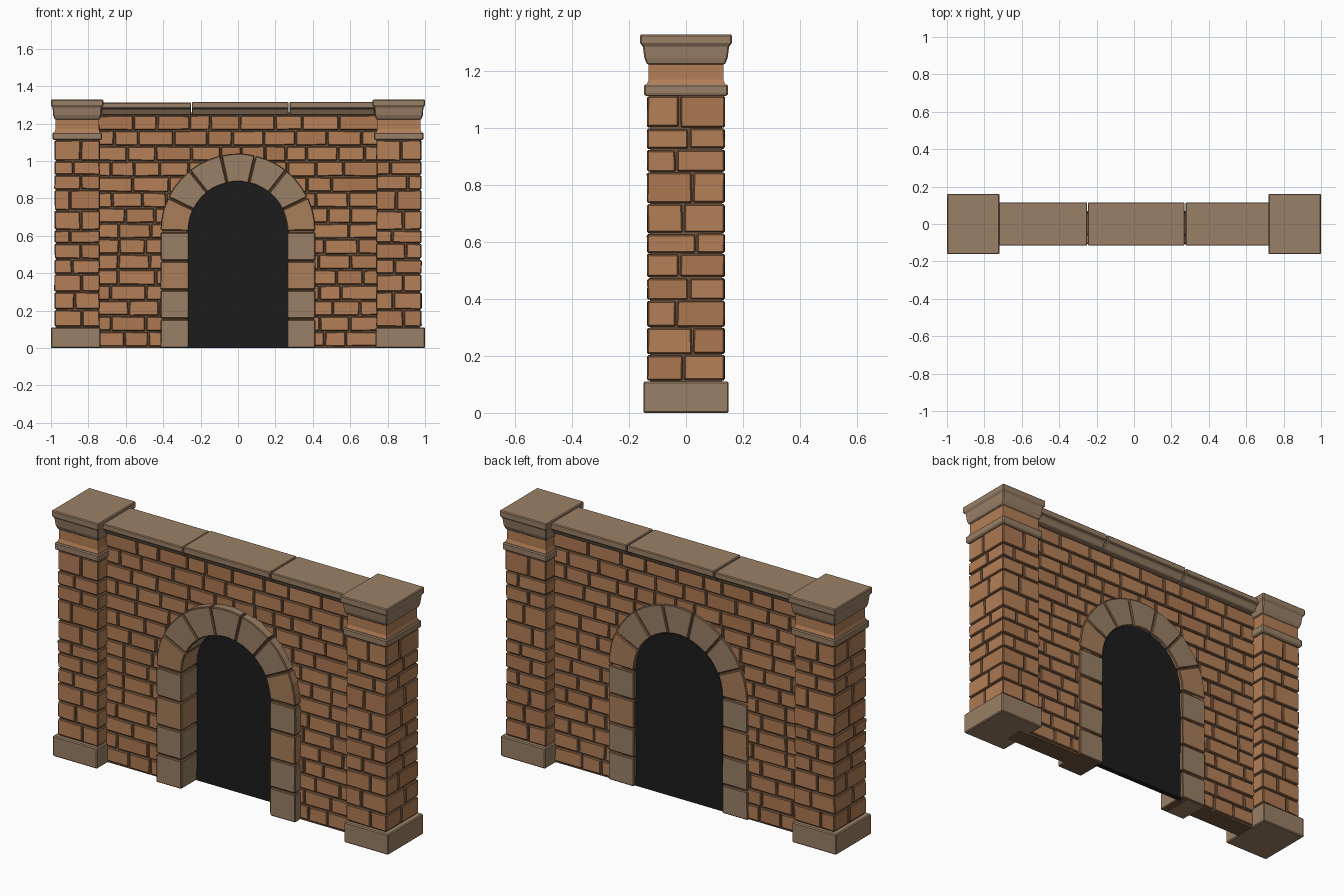
import bpy, bmesh, random
from math import sin, cos, pi, sqrt

random.seed(7)
if "Cube" in bpy.data.objects:
    bpy.data.objects.remove(bpy.data.objects["Cube"])


def material(name, rgb):
    # rgb is given in display values and converted to linear
    lin = [((c / 255 + 0.055) / 1.055) ** 2.4 for c in rgb] + [1]
    m = bpy.data.materials.new(name)
    m.use_nodes = True
    m.diffuse_color = lin
    m.node_tree.nodes["Principled BSDF"].inputs["Base Color"].default_value = lin
    return m


BRICK = material("brick orange brown", (180, 127, 87))
BRICK_DARK = material("brick deep brown", (172, 120, 81))
MORTAR = material("mortar dark brown", (116, 85, 60))
STONE = material("stone grey brown", (154, 128, 102))
WARM = material("stone warm brown", (168, 125, 89))
BLACK = material("doorway black", (28, 28, 28))


def finish(name, bm, mats, bevel=0, edge_slot=-1):
    bmesh.ops.recalc_face_normals(bm, faces=bm.faces)
    me = bpy.data.meshes.new(name)
    bm.to_mesh(me)
    bm.free()
    for m in mats:
        me.materials.append(m)
    ob = bpy.data.objects.new(name, me)
    bpy.context.collection.objects.link(ob)
    if bevel:
        mod = ob.modifiers.new("Bevel", "BEVEL")
        mod.width = bevel
        mod.segments = 1
        mod.angle_limit = 0.6
        mod.material = edge_slot


def prism(bm, outline, y0, y1, slot=0, jitter=0):
    """Extrude an (x, z) outline from y0 to y1."""
    wob = lambda: random.uniform(-jitter, jitter)
    moved = [(x + wob(), z + wob()) for x, z in outline]
    front = [bm.verts.new((x, y0 + wob(), z)) for x, z in moved]
    back = [bm.verts.new((x, y1 + wob(), z)) for x, z in moved]
    n = len(outline)
    faces = [bm.faces.new(front), bm.faces.new(back[::-1])]
    for i in range(n):
        j = (i + 1) % n
        faces.append(bm.faces.new((front[i], back[i], back[j], front[j])))
    for f in faces:
        f.material_index = slot


def box(bm, x0, x1, y0, y1, z0, z1, slot=0, jitter=0):
    prism(bm, [(x0, z0), (x1, z0), (x1, z1), (x0, z1)], y0, y1, slot, jitter)


def loft(bm, cx, levels):
    """Stack rectangles given as (z, half x, half y)."""
    rings = [[bm.verts.new((cx + sx * hx, sy * hy, z))
              for sx, sy in ((-1, -1), (1, -1), (1, 1), (-1, 1))]
             for z, hx, hy in levels]
    bm.faces.new(rings[0])
    bm.faces.new(rings[-1])
    for a, b in zip(rings, rings[1:]):
        for i in range(4):
            j = (i + 1) % 4
            bm.faces.new((a[i], a[j], b[j], b[i]))


def arch(radius, z, steps=20):
    """Points of a half circle from left to right."""
    return [(-radius * cos(pi * i / steps), z + radius * sin(pi * i / steps))
            for i in range(steps + 1)]


def brick_slot():
    return 1 if random.random() < 0.25 else 0


SPRING, INNER, OUTER, COVER = 0.62, 0.263, 0.415, 0.33
WALL, ARCH_FRONT, ARCH_BACK = 0.062, -0.106, 0.069
GAP = 0.003
BRICK_MATS = [BRICK, BRICK_DARK, MORTAR]

# Mortar core of the wall, with the doorway left open
bm = bmesh.new()
prism(bm, [(-0.8, 0), (-COVER, 0)] + arch(COVER, SPRING)
      + [(COVER, 0), (0.8, 0), (0.8, 1.26), (-0.8, 1.26)], 0.009 - WALL, WALL - 0.009)
finish("wall_mortar", bm, [MORTAR])

# Wall bricks in courses that stop behind the arch stones
bm = bmesh.new()
rows = 15
pitch = 1.24 / rows
for r in range(rows):
    z0 = 0.006 + r * pitch
    rise = max(0, z0 - SPRING)
    limit = sqrt(COVER ** 2 - rise ** 2) if rise < COVER else 0
    spans = [(-0.75, -limit), (limit, 0.75)] if limit else [(-0.75, 0.75)]
    for start, end in spans:
        x = start
        while x < end - 0.01:
            step = random.uniform(0.11, 0.2)
            if r % 2 and x == start:
                step *= 0.6
            nx = x + step if x + step < end - 0.07 else end
            box(bm, x + GAP, nx - GAP, -WALL, WALL,
                z0 + GAP, z0 + pitch - GAP, brick_slot(), 0.002)
            x = nx
finish("wall_bricks", bm, BRICK_MATS, 0.005, 2)

# Dark doorway panel set towards the back
bm = bmesh.new()
prism(bm, [(-0.28, 0)] + arch(0.28, SPRING) + [(0.28, 0)], 0.025, 0.052)
finish("doorway_panel", bm, [BLACK])

# Arch surround: stacked jamb stones and a ring of seven wedges
bm = bmesh.new()
for side in (-1, 1):
    for i in range(4):
        h = SPRING / 4
        xs = sorted((side * INNER, side * OUTER))
        box(bm, xs[0], xs[1], ARCH_FRONT, ARCH_BACK, i * h + (0.003 if i else 0),
            (i + 1) * h - 0.003, 1 if i == 2 else 0, 0.001)
wedges = 7
for i in range(wedges):
    a0 = pi * i / wedges + 0.008
    a1 = pi * (i + 1) / wedges - 0.008
    angles = [a0 + (a1 - a0) * k / 3 for k in range(4)]
    outline = [(OUTER * cos(a), SPRING + 0.005 + OUTER * sin(a)) for a in angles]
    outline += [(INNER * cos(a), SPRING + 0.005 + INNER * sin(a)) for a in angles[::-1]]
    prism(bm, outline, ARCH_FRONT, ARCH_BACK, 1 if i in (0, wedges - 1) else 0, 0.001)
finish("arch_stones", bm, [STONE, WARM, MORTAR], 0.005, 2)

# Dark joints behind the arch stones
bm = bmesh.new()
prism(bm, [(-0.405, 0)] + arch(0.405, SPRING) + [(0.405, 0), (0.272, 0)]
      + arch(0.272, SPRING)[::-1] + [(-0.272, 0)], ARCH_FRONT + 0.009, ARCH_BACK - 0.009)
finish("arch_joints", bm, [MORTAR])

# Coping slabs along the wall top
bm = bmesh.new()
for x0, x1, top in ((-0.73, -0.25, 1.312), (-0.246, 0.27, 1.316), (0.276, 0.73, 1.316)):
    loft(bm, (x0 + x1) / 2, [(z, (x1 - x0) / 2, hy) for z, hy in (
        (1.247, 0.085), (1.276, 0.102), (1.281, 0.116), (top, 0.116))])
finish("wall_coping", bm, [STONE], 0.004)

# Pillars
COURSES = (0.112, 0.205, 0.3, 0.395, 0.475, 0.56, 0.63, 0.735, 0.845, 0.925, 1.0, 1.113)
for side, label in ((1, "left"), (-1, "right")):
    cx = side * 0.86

    # Base, collar and cap
    for part, mid, levels in (
        ("base", 0.8675, [(0, 0.1325, 0.15), (0.11, 0.1325, 0.15)]),
        ("collar", 0.86, [(1.112, 0.128, 0.144), (1.122, 0.132, 0.148),
                          (1.152, 0.132, 0.148)]),
        ("cap", 0.86, [(1.222, 0.122, 0.136), (1.245, 0.128, 0.146),
                       (1.29, 0.132, 0.152), (1.294, 0.14, 0.161),
                       (1.328, 0.14, 0.161)]),
    ):
        bm = bmesh.new()
        loft(bm, side * mid, levels)
        finish(f"{label}_pillar_{part}", bm, [STONE], 0.005)

    # Neck
    bm = bmesh.new()
    loft(bm, cx, [(1.15, 0.122, 0.138), (1.17, 0.116, 0.131), (1.226, 0.116, 0.131)])
    finish(f"{label}_pillar_neck", bm, [BRICK])

    # Mortar core
    bm = bmesh.new()
    box(bm, cx - 0.112, cx + 0.112, -0.127, 0.127, 0.05, 1.2)
    finish(f"{label}_pillar_mortar", bm, [MORTAR])

    # Bricks, four corner blocks to each course
    bm = bmesh.new()
    for r, (z0, z1) in enumerate(zip(COURSES, COURSES[1:])):
        shift = 1 if r % 2 else -1
        for sy in (-1, 1):
            split_x = cx + shift * sy * random.uniform(0.01, 0.05)
            for x0, x1, sx in ((cx - 0.121, split_x - GAP, -1),
                               (split_x + GAP, cx + 0.121, 1)):
                split_y = shift * sx * (0.01 + 0.025 * (r % 3) / 2)
                ys = (-0.136, split_y - GAP) if sy < 0 else (split_y + GAP, 0.136)
                box(bm, x0, x1, ys[0], ys[1], z0 + GAP, z1 - GAP, brick_slot(), 0.002)
    finish(f"{label}_pillar_bricks", bm, BRICK_MATS, 0.005, 2)
